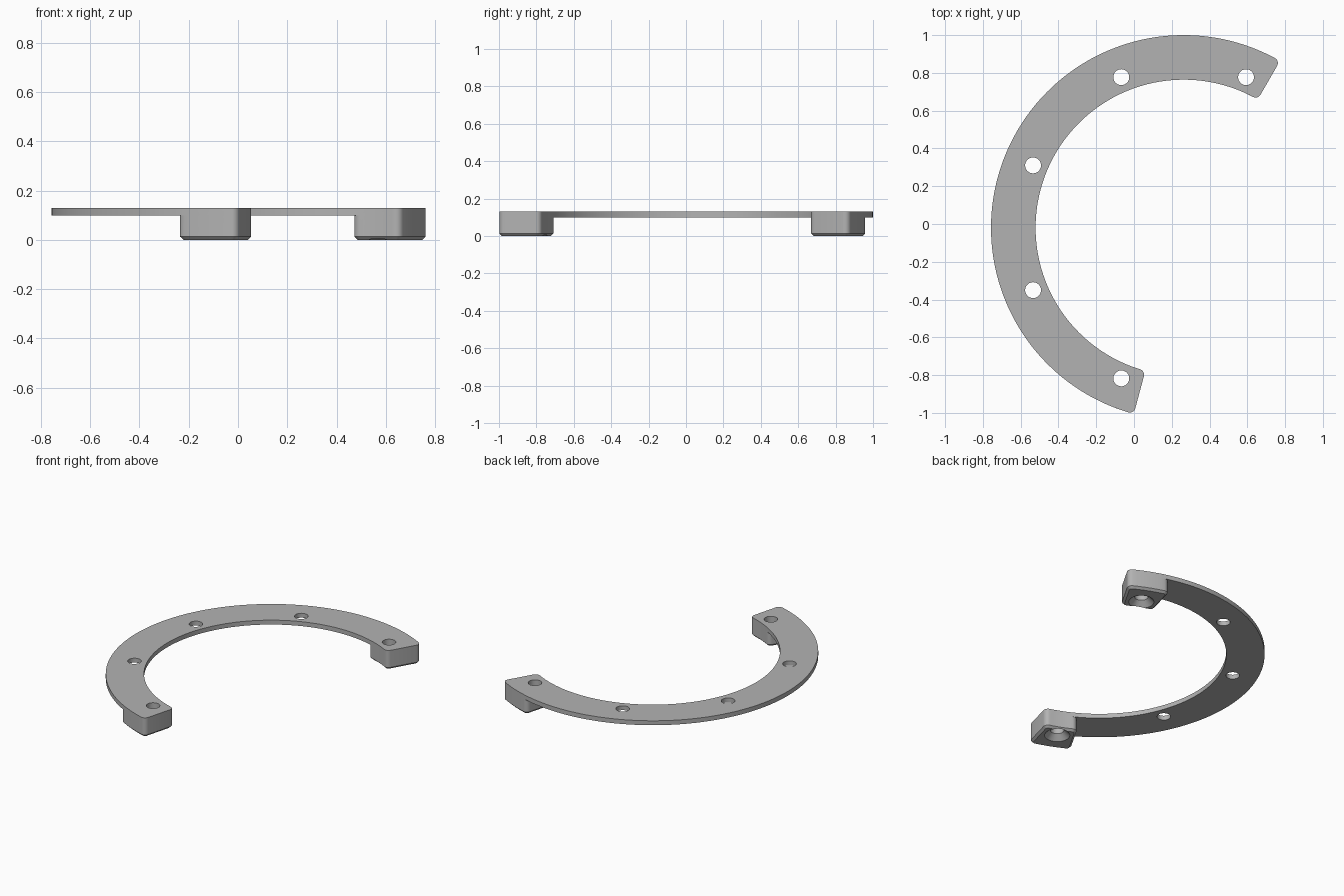
import bpy, bmesh
from math import radians, degrees, asin, cos, sin
from mathutils import Vector

cube = bpy.data.objects.get("Cube")
if cube:
    bpy.data.objects.remove(cube)

CENTRE = Vector((0.263, -0.02))
R_OUT, R_IN, R_HOLES = 1.02, 0.784, 0.863
START, END, BLOCK_SPAN = 60, 255, 15
CORNER, CHAMFER = 0.03, 0.014
Z_PLATE, Z_TOP = 0.10, 0.13
HOLE = 0.042

grey = bpy.data.materials.new("plain grey")
grey.use_nodes = True
grey.diffuse_color = (0.45, 0.45, 0.45, 1)
grey.node_tree.nodes["Principled BSDF"].inputs["Base Color"].default_value = grey.diffuse_color


def polar(r, angle):
    a = radians(angle)
    return Vector((r * cos(a), r * sin(a)))


def arc(centre, r, a0, a1, steps):
    return [centre + polar(r, a0 + (a1 - a0) * i / steps) for i in range(steps + 1)]


def sector(a0, a1):
    """Ring sector outline with rounded corners, counter-clockwise."""
    ro, ri = R_OUT - CORNER, R_IN + CORNER
    do, di = degrees(asin(CORNER / ro)), degrees(asin(CORNER / ri))
    n = round((a1 - a0) / 1.5)
    pts = arc(CENTRE, R_OUT, a0 + do, a1 - do, n)
    pts += arc(CENTRE + polar(ro, a1 - do), CORNER, a1 - do, a1 + 90, 6)[1:]
    pts += arc(CENTRE + polar(ri, a1 - di), CORNER, a1 + 90, a1 - di + 180, 6)
    pts += arc(CENTRE, R_IN, a1 - di, a0 + di, n)[1:]
    pts += arc(CENTRE + polar(ri, a0 + di), CORNER, a0 + di + 180, a0 + 270, 6)[1:]
    pts += arc(CENTRE + polar(ro, a0 + do), CORNER, a0 - 90, a0 + do, 6)[:-1]
    return pts


def finish(bm, name):
    bmesh.ops.recalc_face_normals(bm, faces=bm.faces)
    mesh = bpy.data.meshes.new(name)
    bm.to_mesh(mesh)
    bm.free()
    mesh.materials.append(grey)
    obj = bpy.data.objects.new(name, mesh)
    bpy.context.collection.objects.link(obj)
    return obj


def slab(name, a0, a1, z0, z1, chamfer=0):
    bm = bmesh.new()
    base = bm.faces.new([bm.verts.new((p.x, p.y, z0)) for p in sector(a0, a1)])
    rim = list(base.edges)
    top = bmesh.ops.extrude_face_region(bm, geom=[base], use_keep_orig=True)
    bmesh.ops.translate(bm, vec=(0, 0, z1 - z0),
                        verts=[g for g in top["geom"] if isinstance(g, bmesh.types.BMVert)])
    if chamfer:
        bmesh.ops.bevel(bm, geom=rim, offset=chamfer, segments=1, affect='EDGES')
    return finish(bm, name)


def cutter(angle, r0, r1, z0, z1):
    bm = bmesh.new()
    bmesh.ops.create_cone(bm, cap_ends=True, segments=48, radius1=r0, radius2=r1, depth=z1 - z0)
    p = CENTRE + polar(R_HOLES, angle)
    bmesh.ops.translate(bm, verts=bm.verts, vec=(p.x, p.y, (z0 + z1) / 2))
    return finish(bm, "hole_cutter")


def combine(target, tool, operation):
    mod = target.modifiers.new("combine", 'BOOLEAN')
    mod.operation, mod.object, mod.solver = operation, tool, 'EXACT'
    bpy.context.view_layer.objects.active = target
    bpy.ops.object.modifier_apply(modifier=mod.name)
    bpy.data.objects.remove(tool)


# Thin curved plate with a thick mounting block under each end
plate = slab("curved_plate", START, END, Z_PLATE, Z_TOP)
block_starts = (START, END - BLOCK_SPAN)
for a in block_starts:
    combine(plate, slab("end_block", a, a + BLOCK_SPAN, 0, Z_PLATE, CHAMFER), 'UNION')

# Five through holes, evenly spaced
for i in range(5):
    combine(plate, cutter(67.5 + 45 * i, HOLE, HOLE, -0.1, 0.3), 'DIFFERENCE')

# Countersinks under the end blocks
for a in block_starts:
    combine(plate, cutter(a + BLOCK_SPAN / 2, 0.098, 0.03, -0.02, 0.048), 'DIFFERENCE')

bpy.ops.object.select_all(action='DESELECT')
plate.select_set(True)
bpy.context.view_layer.objects.active = plate
bpy.ops.object.shade_smooth_by_angle(angle=radians(30))
